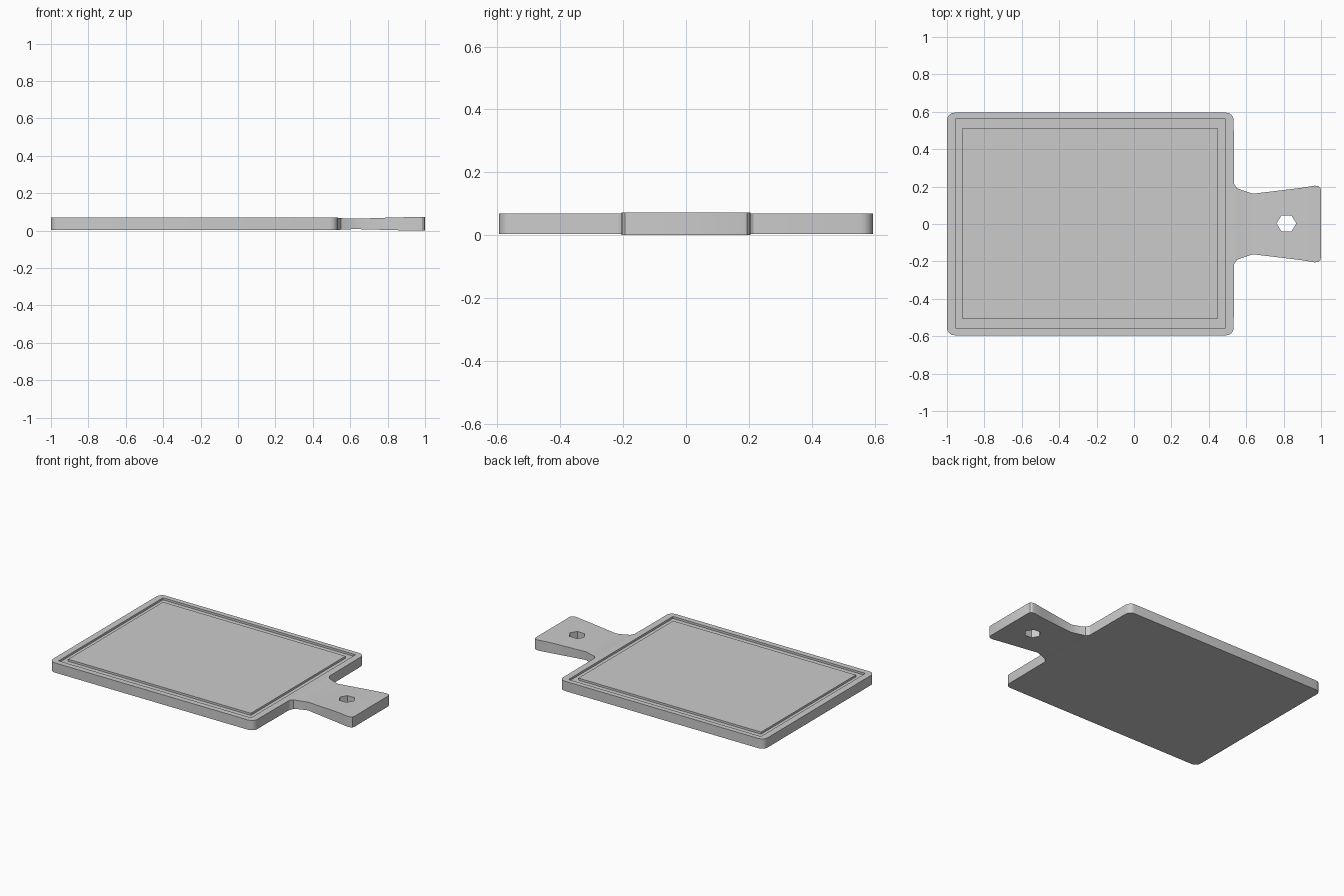
import bpy, bmesh
from math import cos, sin, pi, radians

if "Cube" in bpy.data.objects:
    bpy.data.objects.remove(bpy.data.objects["Cube"])


def make_object(name, bm):
    bmesh.ops.recalc_face_normals(bm, faces=bm.faces)
    mesh = bpy.data.meshes.new(name)
    bm.to_mesh(mesh)
    bm.free()
    obj = bpy.data.objects.new(name, mesh)
    bpy.context.collection.objects.link(obj)
    return obj


def loft(name, rings, closed=False):
    """Skin a list of equal-length point rings; closed joins last to first."""
    bm = bmesh.new()
    loops = [[bm.verts.new(p) for p in ring] for ring in rings]
    n = len(loops[0])
    pairs = list(zip(loops, loops[1:]))
    if closed:
        pairs.append((loops[-1], loops[0]))
    else:
        bm.faces.new(loops[0])
        bm.faces.new(loops[-1])
    for a, b in pairs:
        for i in range(n):
            j = (i + 1) % n
            bm.faces.new((a[i], a[j], b[j], b[i]))
    return make_object(name, bm)


def rect(x0, x1, y0, y1, z):
    return [(x0, y0, z), (x1, y0, z), (x1, y1, z), (x0, y1, z)]


def cut(obj, cutter):
    cutter.hide_render = True
    cutter.hide_set(True)
    mod = obj.modifiers.new(cutter.name, 'BOOLEAN')
    mod.operation = 'DIFFERENCE'
    mod.solver = 'EXACT'
    mod.object = cutter


# Board and handle: sections along x as (x, half width, bottom z, top z)
B, T, R = 0.003, 0.069, 0.04
arc = [i * pi / 8 for i in range(5)]
sections = [(-1 + R * (1 - sin(a)), 0.595 - R * (1 - cos(a)), B, T)
            for a in (pi / 2 - t for t in arc)]
sections += [(0.533 - R * (1 - cos(a)), 0.595 - R * (1 - sin(a)), B, T)
             for a in (pi / 2 - t for t in arc)]
sections += [
    (0.535, 0.215, 0.003, 0.069),
    (0.55, 0.192, 0.005, 0.067),
    (0.58, 0.18, 0.007, 0.065),
    (0.637, 0.162, 0.008, 0.064),
    (0.82, 0.184, 0.003, 0.070),
    (0.90, 0.194, 0.001, 0.072),
    (0.965, 0.205, 0.001, 0.072),
    (0.985, 0.203, 0.001, 0.072),
    (0.996, 0.194, 0.001, 0.072),
    (1.0, 0.18, 0.001, 0.072),
]
board = loft("chopping_board", [
    [(x, -w, lo), (x, w, lo), (x, w, hi), (x, -w, hi)]
    for x, w, lo, hi in sections])

# Juice groove: square-edged rectangular channel
outer = (-0.955, 0.488, -0.557, 0.561)
inner = (-0.92, 0.45, -0.505, 0.51)
cut(board, loft("groove_cutter", [
    rect(*outer, 0.055), rect(*outer, 0.12),
    rect(*inner, 0.12), rect(*inner, 0.055)], closed=True))

# Hexagonal hanging hole
cut(board, loft("hole_cutter", [
    [(0.815 + 0.053 * cos(i * pi / 3), 0.003 + 0.049 * sin(i * pi / 3), z)
     for i in range(6)] for z in (-0.1, 0.2)]))

# Apply the cuts and shade
bpy.context.view_layer.objects.active = board
board.select_set(True)
for mod in list(board.modifiers):
    bpy.ops.object.modifier_apply(modifier=mod.name)
bpy.ops.object.shade_smooth_by_angle(angle=radians(25))
for helper in ("groove_cutter", "hole_cutter"):
    bpy.data.objects.remove(bpy.data.objects[helper])
